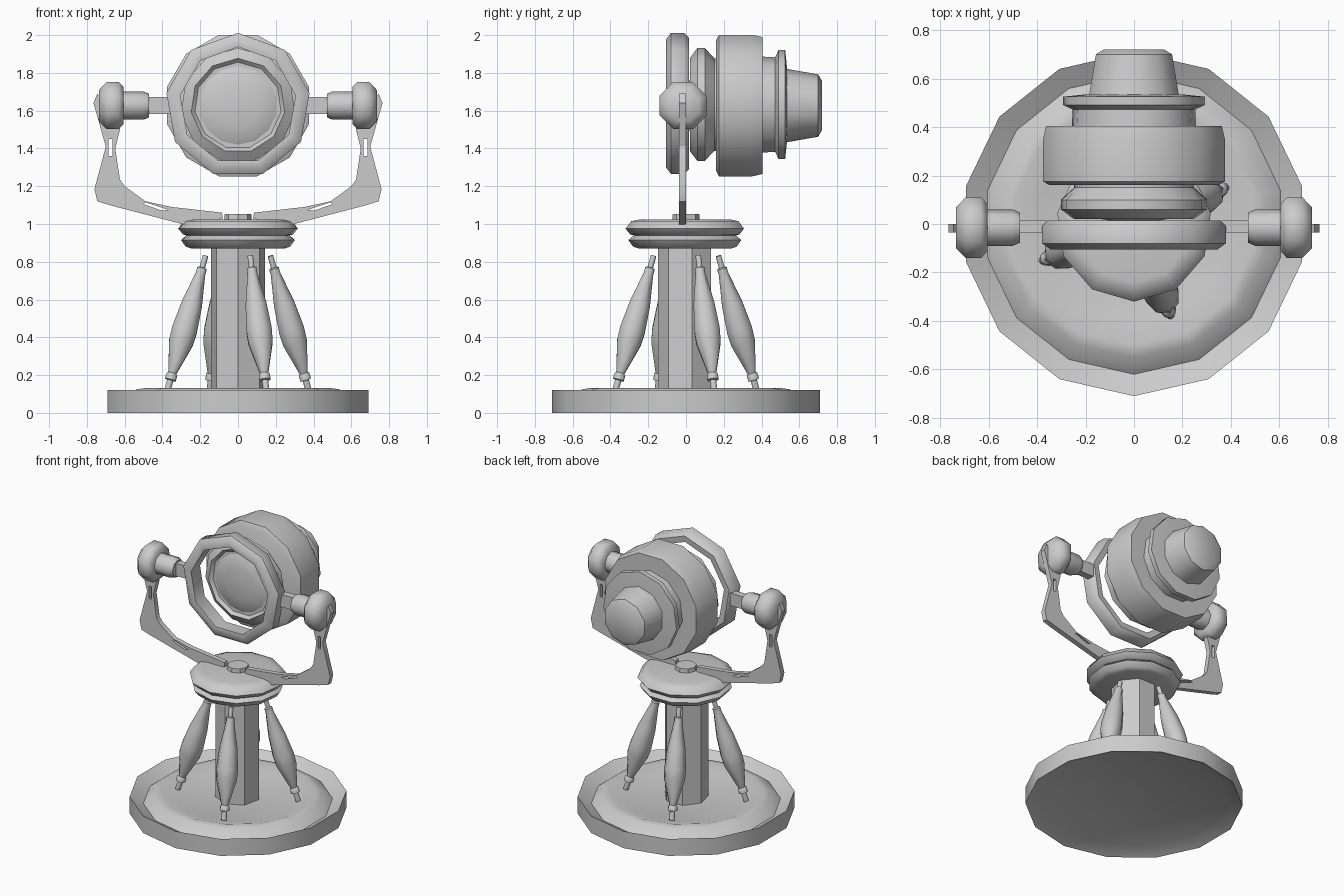
import bpy, bmesh, math
from mathutils import Matrix, Vector

cube = bpy.data.objects.get("Cube")
if cube:
    bpy.data.objects.remove(cube, do_unlink=True)

grey = bpy.data.materials.new("plain_grey")
grey.use_nodes = True
grey.diffuse_color = (0.6, 0.6, 0.6, 1)
grey.node_tree.nodes["Principled BSDF"].inputs["Base Color"].default_value = (0.6, 0.6, 0.6, 1)

AXIS_Z = 1.627                                   # height of the lamp axis
ALONG_Y = Matrix.Translation((0, 0, AXIS_Z)) @ Matrix.Rotation(-math.pi / 2, 4, 'X')


def finish(name, bm, angle=45):
    bmesh.ops.recalc_face_normals(bm, faces=bm.faces)
    mesh = bpy.data.meshes.new(name)
    bm.to_mesh(mesh)
    bm.free()
    mesh.materials.append(grey)
    ob = bpy.data.objects.new(name, mesh)
    bpy.context.scene.collection.objects.link(ob)
    bpy.ops.object.select_all(action='DESELECT')
    ob.select_set(True)
    bpy.context.view_layer.objects.active = ob
    bpy.ops.object.shade_smooth_by_angle(angle=math.radians(angle))
    return ob


def lathe(name, profile, sides, matrix=Matrix(), closed=False, angle=45, turn=0.0):
    """Revolve (radius, height) points; cap the ends unless the profile is a closed loop."""
    bm = bmesh.new()
    rings = []
    for r, h in profile:
        angles = [2 * math.pi * i / sides - math.pi / 2 + turn for i in range(sides)]
        rings.append([bm.verts.new((r * math.cos(a), r * math.sin(a), h)) for a in angles])
    pairs = list(zip(rings, rings[1:]))
    if closed:
        pairs.append((rings[-1], rings[0]))
    else:
        bm.faces.new(rings[0])
        bm.faces.new(rings[-1])
    for a, b in pairs:
        for i in range(sides):
            j = (i + 1) % sides
            bm.faces.new((a[i], a[j], b[j], b[i]))
    bm.transform(matrix)
    return finish(name, bm, angle)


# Dished base with a raised rim and inner crest
lathe("base", [(0.62, 0.04), (0.71, 0), (0.71, 0.122), (0.62, 0.07),
               (0.55, 0.125), (0.5, 0.132), (0.41, 0.105)], 14)

# Central column
lathe("column", [(0.147, 0.1), (0.147, 0.89)], 7, angle=30)

# Turntable discs and hub
lathe("turntable_lower", [(0.25, 0.87), (0.28, 0.88), (0.305, 0.915), (0.27, 0.945)], 11)
lathe("turntable_upper", [(0.26, 0.935), (0.295, 0.945), (0.32, 0.975),
                          (0.29, 1.015), (0.24, 1.025)], 11)
lathe("turntable_hub", [(0.075, 1.0), (0.07, 1.053)], 8, angle=30)

# Four leaning struts around the column
for i in range(4):
    spin = Matrix.Rotation(i * math.pi / 2, 3, 'Z')
    foot = spin @ Vector((0.15, -0.375, 0.115))
    head = spin @ Vector((0.065, -0.172, 0.83))
    place = Matrix.Translation(foot) @ (head - foot).to_track_quat('Z', 'Y').to_matrix().to_4x4()
    lathe(f"strut_{i + 1}", [(0.018, 0), (0.018, 0.06), (0.032, 0.063), (0.032, 0.09), (0.024, 0.1),
                             (0.07, 0.27), (0.073, 0.34), (0.06, 0.48), (0.028, 0.65),
                             (0.028, 0.68), (0.016, 0.685), (0.016, 0.75)], 8, place, angle=50)

# Flat bent arms with two slots each
ARM = [(0.085, 1.06), (0.08, 1.03), (0.24, 0.985), (0.68, 1.1), (0.745, 1.12), (0.76, 1.185),
       (0.70, 1.41), (0.765, 1.64), (0.745, 1.69), (0.69, 1.62), (0.625, 1.5), (0.65, 1.4),
       (0.625, 1.235), (0.6, 1.2), (0.49, 1.12), (0.35, 1.09)]
SLOTS = [[(0.37, 1.075), (0.4, 1.07), (0.5, 1.105), (0.49, 1.115)],
         [(0.665, 1.36), (0.685, 1.36), (0.685, 1.45), (0.665, 1.45)]]


def arm(name, side):
    curve = bpy.data.curves.new(name, 'CURVE')
    curve.dimensions = '2D'
    curve.fill_mode = 'BOTH'
    curve.extrude = 0.018
    for outline in [ARM] + SLOTS:
        spline = curve.splines.new('POLY')
        spline.points.add(len(outline) - 1)
        for p, (x, z) in zip(spline.points, outline):
            p.co = (x * side, z, 0, 1)
        spline.use_cyclic_u = True
    temp = bpy.data.objects.new(name + "_outline", curve)
    bpy.context.scene.collection.objects.link(temp)
    bpy.context.view_layer.update()
    mesh = temp.evaluated_get(bpy.context.evaluated_depsgraph_get()).to_mesh()
    bm = bmesh.new()
    bm.from_mesh(mesh)
    bpy.data.objects.remove(temp, do_unlink=True)
    bmesh.ops.remove_doubles(bm, verts=bm.verts, dist=0.0001)
    bm.transform(Matrix.Translation((0, -0.018, 0)) @ Matrix.Rotation(math.pi / 2, 4, 'X'))
    finish(name, bm, 30)


# Arms, pivot knobs and pins on both sides
for label, side in (("left", 1), ("right", -1)):
    arm(f"{label}_arm", side)
    outward = Matrix.Translation((0, -0.015, AXIS_Z)) @ Matrix.Rotation(side * math.pi / 2, 4, 'Y')
    lathe(f"{label}_pivot_knob", [(0.105, 0.605), (0.135, 0.63), (0.135, 0.695), (0.09, 0.735)],
          8, outward, turn=math.pi / 8, angle=50)
    lathe(f"{label}_pivot_sleeve", [(0.062, 0.47), (0.075, 0.5), (0.075, 0.62)], 8, outward, angle=50)
    bm = bmesh.new()
    bmesh.ops.create_cube(bm, size=1)
    bm.transform(Matrix.Translation((side * 0.425, -0.01, AXIS_Z)) @ Matrix.Diagonal((0.13, 0.05, 0.09, 1)))
    finish(f"{label}_pivot_pin", bm, 30)

# Open front ring carried by the pins
lathe("front_ring", [(0.35, -0.105), (0.385, -0.08), (0.385, -0.01), (0.36, 0.015),
                     (0.315, 0.01), (0.31, -0.1)], 9, ALONG_Y, closed=True)

# Lens rim with a shallow domed lens
lathe("lens_rim", [(0.23, 0.04), (0.25, 0.02), (0.305, 0.06), (0.305, 0.10), (0.25, 0.15), (0.25, 0.17)],
      11, ALONG_Y)
lathe("lens", [(0.225, 0.05), (0.19, 0.03), (0.11, 0.015), (0.01, 0.01)], 14, ALONG_Y)

# Main drum, rear collar, flange and tail cone
lathe("drum", [(0.36, 0.16), (0.388, 0.175), (0.388, 0.35), (0.375, 0.405)], 12, ALONG_Y, turn=math.pi / 12)
lathe("rear_collar", [(0.26, 0.39), (0.255, 0.48)], 11, ALONG_Y)
lathe("rear_flange", [(0.24, 0.465), (0.295, 0.49), (0.295, 0.525), (0.2, 0.535)], 11, ALONG_Y)
lathe("tail_cone", [(0.2, 0.5), (0.165, 0.70), (0.13, 0.72)], 10, ALONG_Y)
